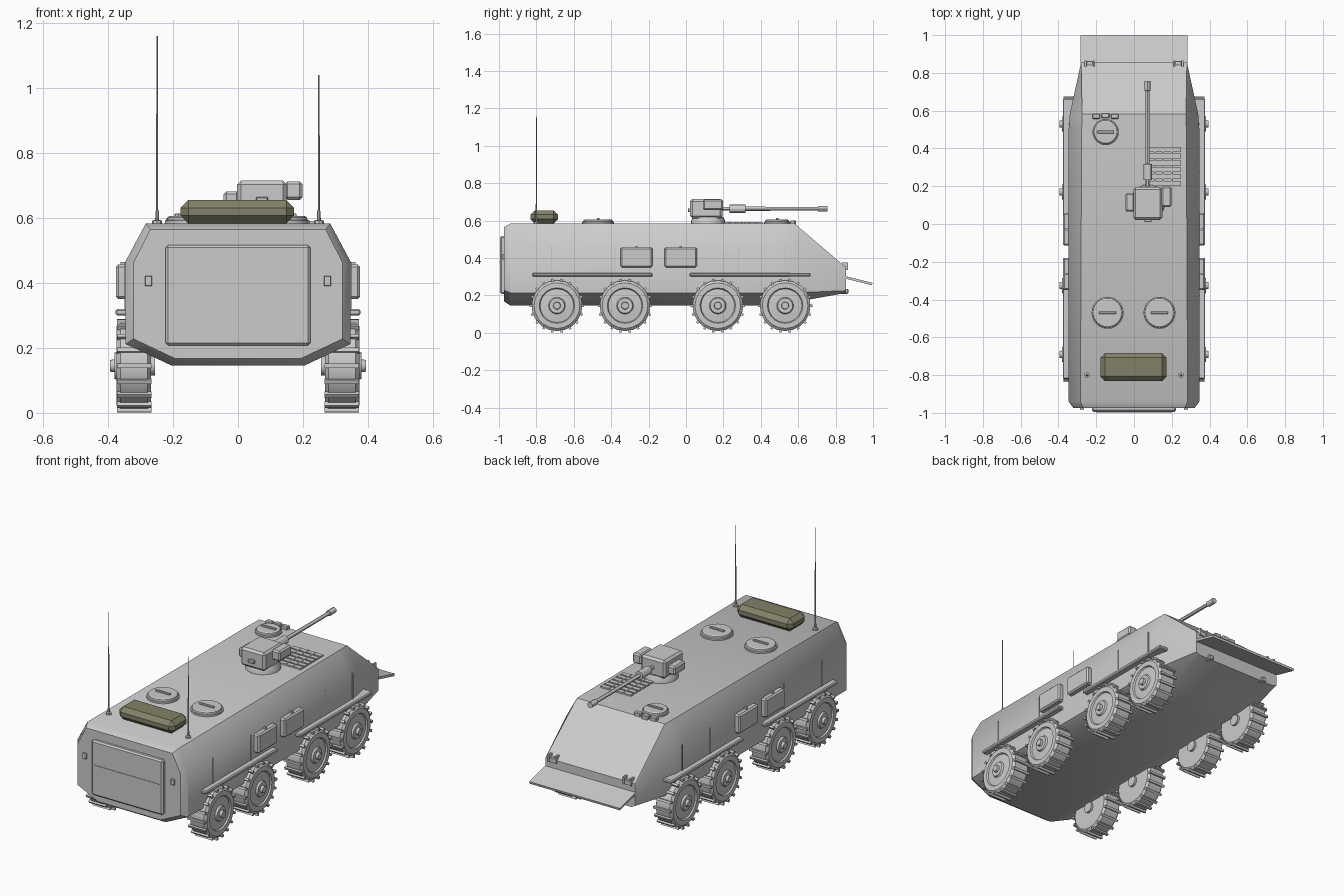
import bpy, bmesh, math
from mathutils import Matrix, Vector

if "Cube" in bpy.data.objects:
    bpy.data.objects.remove(bpy.data.objects["Cube"])


def finish(bm, name, angle=30):
    bmesh.ops.recalc_face_normals(bm, faces=bm.faces[:])
    me = bpy.data.meshes.new(name)
    bm.to_mesh(me)
    bm.free()
    ob = bpy.data.objects.new(name, me)
    bpy.context.collection.objects.link(ob)
    bpy.ops.object.select_all(action='DESELECT')
    ob.select_set(True)
    bpy.context.view_layer.objects.active = ob
    bpy.ops.object.shade_smooth_by_angle(angle=math.radians(angle))
    return ob


def box(name, x, y, z, bevel=0.0, rot=0.0):
    """Box from (min, max) ranges, optional chamfer and tilt about x."""
    bm = bmesh.new()
    size = [r[1] - r[0] for r in (x, y, z)]
    mid = Vector([(r[0] + r[1]) / 2 for r in (x, y, z)])
    bmesh.ops.create_cube(bm, size=1)
    bmesh.ops.scale(bm, vec=size, verts=bm.verts)
    if bevel:
        bmesh.ops.bevel(bm, geom=bm.edges[:], offset=bevel, segments=1, affect='EDGES')
    bmesh.ops.transform(bm, matrix=Matrix.Translation(mid) @ Matrix.Rotation(rot, 4, 'X'), verts=bm.verts)
    return finish(bm, name, 20)


def lathe(name, profile, axis, origin, seg=20):
    """Revolve (position along axis, radius) points."""
    bm = bmesh.new()
    rings = []
    for t, r in profile:
        rings.append([bm.verts.new((r * math.cos(a), r * math.sin(a), t))
                      for a in (2 * math.pi * i / seg for i in range(seg))])
    for a, b in zip(rings, rings[1:]):
        for i in range(seg):
            j = (i + 1) % seg
            bm.faces.new((a[i], a[j], b[j], b[i]))
    bm.faces.new(rings[0])
    bm.faces.new(rings[-1])
    q = Vector((0, 0, 1)).rotation_difference(Vector(axis)).to_matrix().to_4x4()
    bmesh.ops.transform(bm, matrix=Matrix.Translation(origin) @ q, verts=bm.verts)
    return finish(bm, name)


# hull: half cross-sections lofted from rear to nose
sections = [
    (-0.973, [(0.195, 0.168), (0.322, 0.228), (0.322, 0.462), (0.270, 0.565)]),
    (-0.940, [(0.205, 0.146), (0.346, 0.212), (0.346, 0.467), (0.284, 0.583)]),
    (0.500, [(0.205, 0.146), (0.346, 0.212), (0.346, 0.467), (0.277, 0.583)]),
    (0.582, [(0.215, 0.164), (0.340, 0.214), (0.340, 0.467), (0.275, 0.583)]),
    (0.855, [(0.255, 0.213), (0.280, 0.225), (0.280, 0.310), (0.280, 0.350)]),
]
bm = bmesh.new()
rings = []
for y, half in sections:
    pts = half + [(-x, z) for x, z in reversed(half)]
    rings.append([bm.verts.new((x, y, z)) for x, z in pts])
for a, b in zip(rings, rings[1:]):
    for i in range(len(a)):
        j = (i + 1) % len(a)
        bm.faces.new((a[i], a[j], b[j], b[i]))
bm.faces.new(rings[0])
bm.faces.new(rings[-1])
finish(bm, "hull", 35)

# rear ramp door with seam
box("rear_door", (-0.223, 0.223), (-0.994, -0.965), (0.207, 0.517), 0.008)
box("rear_door_seam", (-0.2, 0.2), (-0.997, -0.99), (0.376, 0.381))

# trim vane on the nose
box("trim_vane", (-0.283, 0.283), (0.848, 0.998), (0.272, 0.285), 0, math.radians(-14))

for s, side in ((-1, "left"), (1, "right")):
    def span(a, b):
        return tuple(sorted((s * a, s * b)))

    # wheels
    for n, y in enumerate((-0.69, -0.326, 0.17, 0.53)):
        c = Vector((0, y, 0.145))
        lathe(f"{side}_wheel_{n}", [(0.255, 0.03), (0.268, 0.03), (0.268, 0.122), (0.278, 0.136),
                                    (0.362, 0.136), (0.374, 0.122), (0.374, 0.095), (0.366, 0.09),
                                    (0.370, 0.045), (0.380, 0.04), (0.380, 0.02), (0.394, 0.018)],
              (s, 0, 0), c)
        # tread lugs
        bm = bmesh.new()
        for i in range(18):
            m = (Matrix.Translation(c) @ Matrix.Rotation(2 * math.pi * (i + 0.5) / 18, 4, 'X')
                 @ Matrix.Translation((s * 0.32, 0, 0.138))
                 @ Matrix.Diagonal((0.106, 0.013, 0.015, 1)))
            bmesh.ops.create_cube(bm, size=1, matrix=m)
        finish(bm, f"{side}_tread_lugs_{n}")

    # fender rails
    for n, yr in enumerate(((-0.82, -0.18), (0.02, 0.665))):
        box(f"{side}_fender_rail_{n}", span(0.31, 0.377), yr, (0.300, 0.320), 0.005)

    # stowage boxes with latch
    for n, yr in enumerate(((-0.35, -0.18), (-0.115, 0.058))):
        box(f"{side}_side_box_{n}", span(0.33, 0.376), yr, (0.35, 0.457), 0.008)
        m = sum(yr) / 2
        box(f"{side}_box_latch_{n}", span(0.34, 0.362), (m - 0.006, m + 0.006), (0.45, 0.465))

    # armour seams
    for n, y in enumerate((-0.72, -0.38, 0.28, 0.53)):
        box(f"{side}_armour_seam_{n}", span(0.335, 0.349), (y - 0.003, y + 0.003), (0.32, 0.465))

    # rear lamps
    box(f"{side}_rear_lamp", span(0.264, 0.287), (-0.981, -0.965), (0.39, 0.422), 0.002)

    # headlamp brackets and tow lugs
    box(f"{side}_headlamp_base", span(0.208, 0.262), (0.835, 0.862), (0.335, 0.352))
    for x in (0.213, 0.257):
        box(f"{side}_headlamp_cheek", span(x - 0.005, x + 0.005), (0.835, 0.866), (0.335, 0.375))
    box(f"{side}_headlamp", span(0.218, 0.252), (0.84, 0.862), (0.345, 0.362), 0.003)
    box(f"{side}_tow_lug", span(0.17, 0.2), (0.825, 0.868), (0.208, 0.235), 0.004)

    # antennas
    top = 1.16 if s < 0 else 1.04
    lathe(f"{side}_antenna", [(0.575, 0.015), (0.592, 0.015), (0.594, 0.006), (0.62, 0.005),
                              (0.622, 0.0035), (top, 0.002)], (0, 0, 1), (s * 0.249, -0.8, 0), 8)

# roof hatches with handles
for n, (x, y, r) in enumerate(((-0.14, -0.47, 0.085), (0.135, -0.47, 0.085), (-0.15, 0.487, 0.07))):
    lathe(f"hatch_{n}", [(0.575, r), (0.592, r), (0.594, r - 0.006), (0.602, r - 0.008), (0.606, r - 0.014)],
          (0, 0, 1), (x, y, 0), 24)
    box(f"hatch_handle_{n}", (x - 0.045, x + 0.045), (y - 0.007, y + 0.007), (0.604, 0.614), 0.002)

# driver periscopes
for n, (x, dy) in enumerate(((-0.2, -0.004), (-0.152, 0), (-0.102, -0.004))):
    box(f"periscope_{n}", (x - 0.021, x + 0.021), (0.56 + dy, 0.588 + dy), (0.572, 0.601), 0.004)

# engine grille slats
for i in range(6):
    y = 0.215 + i * 0.036
    box(f"grille_slat_{i}", (0.06, 0.25), (y - 0.013, y + 0.013), (0.58, 0.591))
for x in (0.11, 0.155, 0.2):
    box("grille_bar", (x - 0.004, x + 0.004), (0.202, 0.408), (0.58, 0.593))

# turret
lathe("turret_ring", [(0.575, 0.092), (0.6, 0.09), (0.62, 0.08)], (0, 0, 1), (0.075, 0.118, 0), 24)
box("turret_body", (-0.003, 0.15), (0.022, 0.195), (0.612, 0.715), 0.012)
box("turret_sight", (0.145, 0.198), (0.09, 0.198), (0.656, 0.713), 0.008)
box("turret_ammo_box", (-0.044, 0.003), (0.065, 0.163), (0.632, 0.682), 0.008)
box("turret_rear_latch", (0.055, 0.092), (0.01, 0.03), (0.645, 0.665), 0.003)

# gun
lathe("gun_barrel", [(0.18, 0.010), (0.232, 0.010), (0.233, 0.023), (0.318, 0.023), (0.319, 0.011),
                     (0.705, 0.010), (0.706, 0.016), (0.756, 0.016)], (0, 1, 0), (0.072, 0, 0.663), 12)

# canvas stowage roll
roll = box("stowage_roll", (-0.177, 0.173), (-0.832, -0.684), (0.583, 0.655), 0.024)
mat = bpy.data.materials.new("olive_canvas")
mat.diffuse_color = (0.23, 0.22, 0.14, 1)
mat.use_nodes = True
mat.node_tree.nodes["Principled BSDF"].inputs["Base Color"].default_value = mat.diffuse_color
roll.data.materials.append(mat)
